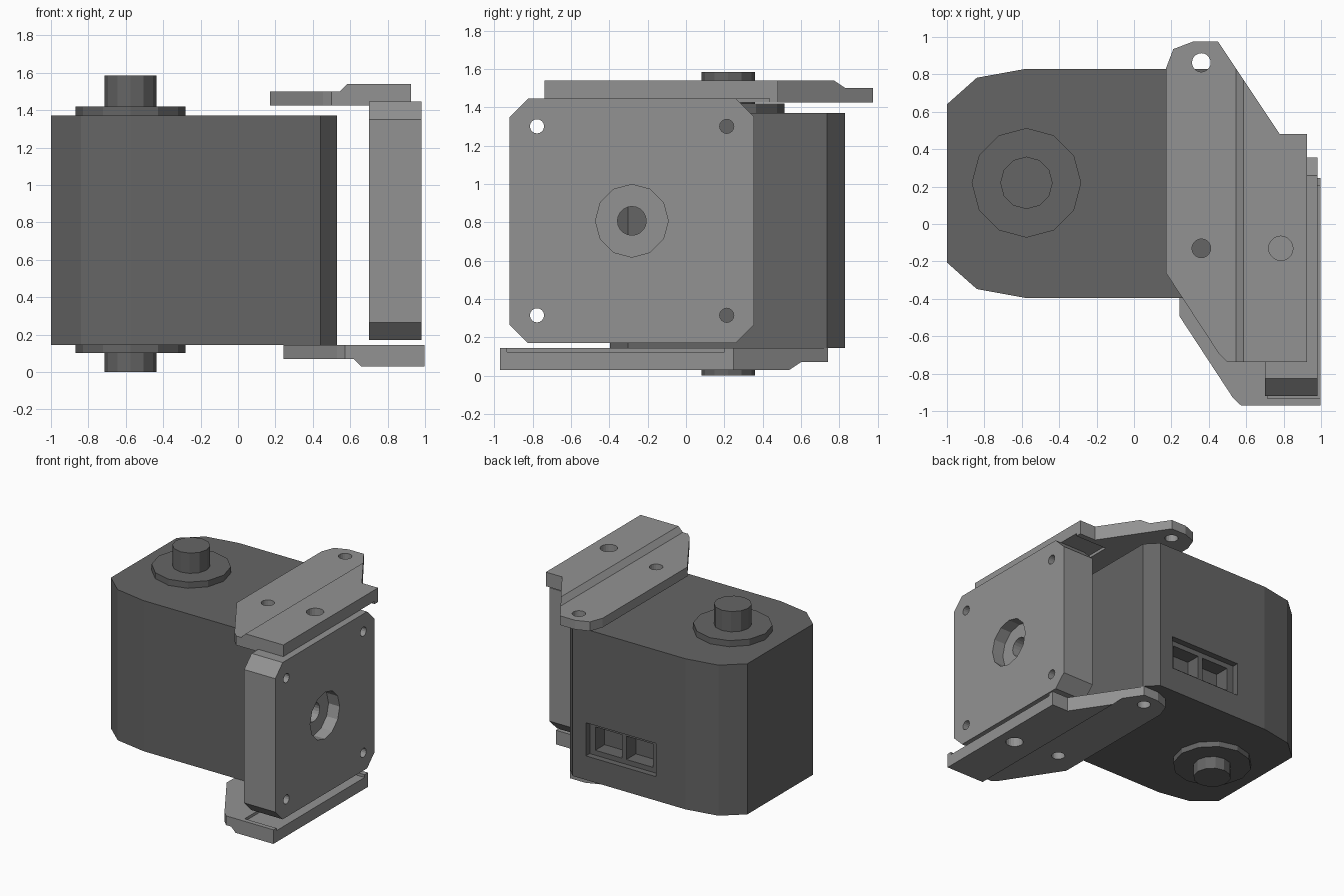
import bpy, bmesh, math
from mathutils import Matrix, Vector

cube = bpy.data.objects.get("Cube")
if cube:
    bpy.data.objects.remove(cube, do_unlink=True)


def material(name, value):
    m = bpy.data.materials.new(name)
    m.use_nodes = True
    colour = (value, value, value, 1)
    m.diffuse_color = colour
    bsdf = next(n for n in m.node_tree.nodes if n.type == 'BSDF_PRINCIPLED')
    bsdf.inputs["Base Color"].default_value = colour
    bsdf.inputs["Roughness"].default_value = 0.6
    return m


DARK = material("dark grey", 0.13)
LIGHT = material("light grey", 0.29)


def link(name, mesh, mat):
    ob = bpy.data.objects.new(name, mesh)
    bpy.context.collection.objects.link(ob)
    mesh.materials.clear()
    mesh.materials.append(mat)
    return ob


def prism(name, pts, axis, lo, hi, mat):
    """Extrude a 2D outline along an axis: x uses (y, z), y uses (x, z), z uses (x, y)."""
    place = {'x': lambda a, b: (lo, a, b),
             'y': lambda a, b: (a, lo, b),
             'z': lambda a, b: (a, b, lo)}[axis]
    bm = bmesh.new()
    face = bm.faces.new([bm.verts.new(place(*p)) for p in pts])
    out = bmesh.ops.extrude_face_region(bm, geom=[face], use_keep_orig=True)
    shift = Vector([hi - lo if axis == c else 0 for c in 'xyz'])
    bmesh.ops.translate(bm, vec=shift,
                        verts=[g for g in out['geom'] if isinstance(g, bmesh.types.BMVert)])
    bmesh.ops.recalc_face_normals(bm, faces=bm.faces)
    mesh = bpy.data.meshes.new(name)
    bm.to_mesh(mesh)
    bm.free()
    return link(name, mesh, mat)


def circle(cx, cy, r, n=12):
    return [(cx + r * math.cos(math.tau * i / n), cy + r * math.sin(math.tau * i / n))
            for i in range(n)]


def rect(a0, a1, b0, b1):
    return [(a0, b0), (a1, b0), (a1, b1), (a0, b1)]


def cut(ob, pts, axis, lo, hi):
    cutter = prism("cutter", pts, axis, lo, hi, ob.data.materials[0])
    cutter.hide_render = True
    mod = ob.modifiers.new("cut", 'BOOLEAN')
    mod.operation, mod.solver, mod.object = 'DIFFERENCE', 'EXACT', cutter
    bpy.context.view_layer.objects.active = ob
    bpy.ops.object.modifier_apply(modifier=mod.name)
    bpy.data.objects.remove(cutter, do_unlink=True)


# Motor housing with rounded left end and chamfered right corners
MID_Y, BOTTOM, TOP = 0.217, 0.145, 1.37
half = [(-1, 0.423), (-0.84, 0.565), (-0.575, 0.613), (0.44, 0.613), (0.53, 0.52)]
outline = [(x, MID_Y + d) for x, d in half] + [(x, MID_Y - d) for x, d in reversed(half)]
housing = prism("housing", outline, 'z', BOTTOM, TOP, DARK)

# Connector recess with two sockets on the back
cut(housing, rect(-0.31, 0.32, 0.34, 0.61), 'y', 0.78, 0.9)
for x in (-0.25, 0.03):
    cut(housing, rect(x, x + 0.24, 0.38, 0.57), 'y', 0.66, 0.8)

# Pivot flanges and bosses, above and below
for name, lo, hi, r in (("top_flange", TOP, 1.42, 0.293), ("top_boss", 1.42, 1.585, 0.14),
                        ("bottom_flange", 0.1, BOTTOM, 0.293), ("bottom_boss", 0, 0.1, 0.14)):
    prism(name, circle(-0.575, 0.22, r), 'z', lo, hi, DARK)

# Square mounting plate with clipped corners
y0, y1, z0, z1, c = -0.92, 0.355, 0.17, 1.445, 0.095
plate = prism("mounting_plate",
              [(y0 + c, z0), (y1 - c, z0), (y1, z0 + c), (y1, z1 - c),
               (y1 - c, z1), (y0 + c, z1), (y0, z1 - c), (y0, z0 + c)],
              'x', 0.70, 0.98, LIGHT)
CY, CZ = (y0 + y1) / 2, (z0 + z1) / 2
cut(plate, circle(CY, CZ, 0.19), 'x', 0.88, 1.1)
cut(plate, circle(CY, CZ, 0.075, 20), 'x', 0.6, 0.95)
for sy in (-1, 1):
    for sz in (-1, 1):
        cut(plate, circle(CY + sy * 0.495, CZ + sz * 0.493, 0.037, 16), 'x', 0.6, 1.1)

# Upper bracket: thin arm, thick rail, plate recess and bolt holes
upper = prism("upper_bracket",
              [(0.17, 0.83), (0.21, 0.935), (0.315, 0.975), (0.45, 0.975), (0.78, 0.48),
               (0.925, 0.48), (0.925, -0.738), (0.5, -0.738), (0.455, -0.695), (0.17, -0.26)],
              'z', 1.425, 1.54, LIGHT)
cut(upper, [(0, 1.5), (0.545, 1.5), (0.585, 1.54), (0.585, 1.7), (0, 1.7)], 'y', -1.2, 1.2)
cut(upper, rect(0.64, 1.1, -0.70, 0.435), 'z', 1.35, 1.447)
for x, y, r in ((0.36, 0.863, 0.05), (0.36, -0.13, 0.05), (0.785, -0.13, 0.065)):
    cut(upper, circle(x, y, r, 20), 'z', 1.3, 1.7)

# Lower bracket: the upper one flipped and shifted
mesh = upper.data.copy()
mesh.transform(Matrix.Translation((0.073, -0.233, 1.57)) @ Matrix.Diagonal((1, 1, -1, 1)))
mesh.flip_normals()
link("lower_bracket", mesh, LIGHT)
